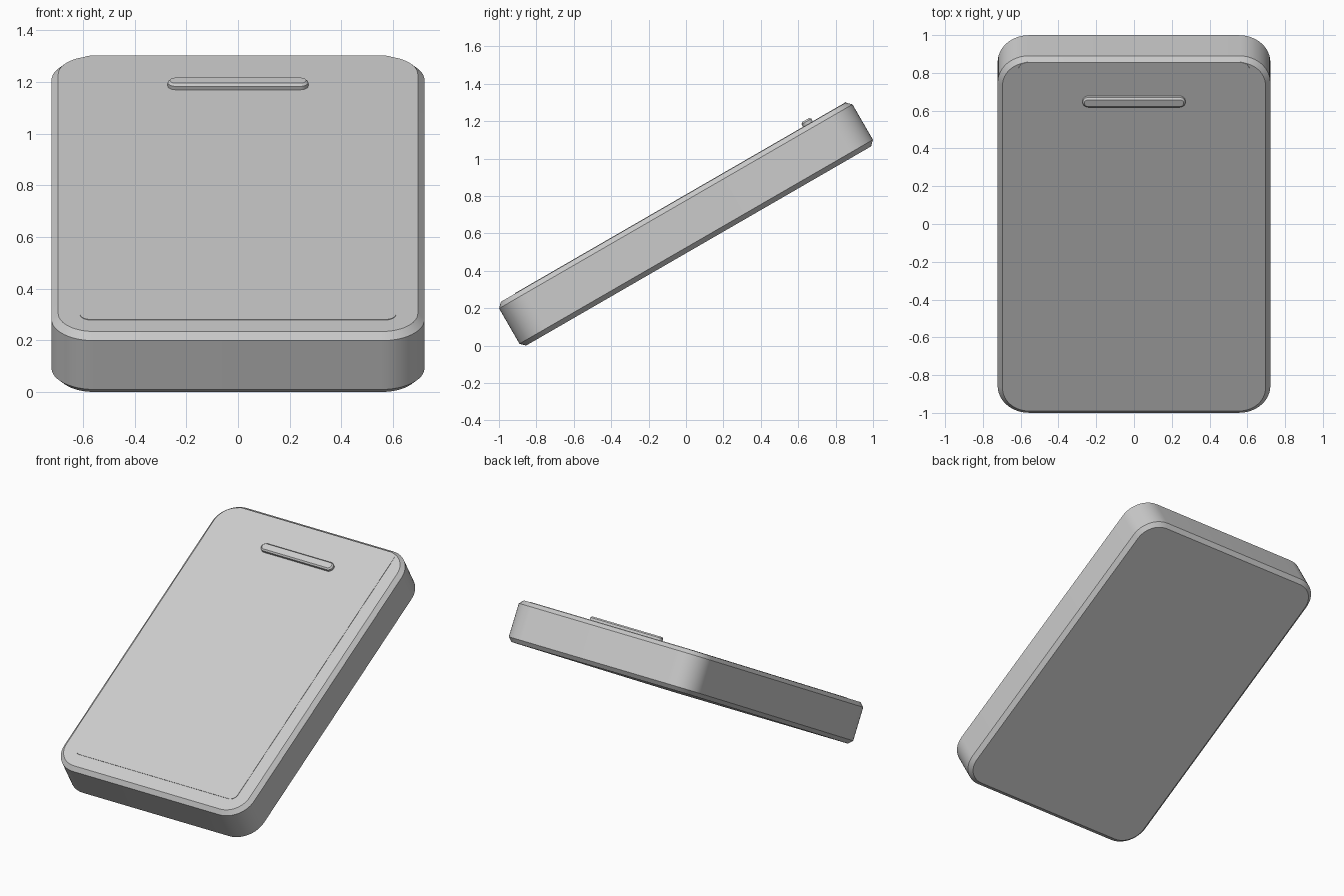
import bpy, bmesh, math
from mathutils import Matrix, Vector

if "Cube" in bpy.data.objects:
    bpy.data.objects.remove(bpy.data.objects["Cube"])

TILT = Matrix.Translation((0, 0, 0.65)) @ Matrix.Rotation(math.radians(30), 4, 'X')
SEG = 12


def outline(hx, hy, r):
    """Rounded rectangle, counter-clockwise."""
    pts = []
    for i, (sx, sy) in enumerate([(1, 1), (-1, 1), (-1, -1), (1, -1)]):
        for k in range(SEG + 1):
            a = math.pi / 2 * (i + k / SEG)
            pts.append((sx * (hx - r) + r * math.cos(a), sy * (hy - r) + r * math.sin(a)))
    return pts


def slab(name, hx, hy, r, z0, z1, top=0.0, bottom=0.0, cy=0.0):
    """Rounded slab with chamfered top and bottom rims, tilted into place."""
    levels = [(z0, bottom)]
    if bottom:
        levels.append((z0 + bottom, 0))
    if top:
        levels.append((z1 - top, 0))
    levels.append((z1, top))
    bm = bmesh.new()
    rings = [[bm.verts.new((x, y + cy, z)) for x, y in outline(hx - c, hy - c, r - c)]
             for z, c in levels]
    n = len(rings[0])
    for a, b in zip(rings, rings[1:]):
        for i in range(n):
            j = (i + 1) % n
            bm.faces.new((a[i], a[j], b[j], b[i]))
    bm.faces.new(rings[0][::-1])
    bm.faces.new(rings[-1])
    bmesh.ops.remove_doubles(bm, verts=bm.verts, dist=1e-5)
    bmesh.ops.transform(bm, matrix=TILT, verts=bm.verts)
    me = bpy.data.meshes.new(name)
    bm.to_mesh(me)
    bm.free()
    ob = bpy.data.objects.new(name, me)
    bpy.context.collection.objects.link(ob)
    bpy.ops.object.select_all(action='DESELECT')
    ob.select_set(True)
    bpy.context.view_layer.objects.active = ob
    bpy.ops.object.shade_smooth_by_angle(angle=math.radians(25))
    return ob


# Main case
slab("case", 0.722, 1.091, 0.165, -0.135, 0.135, top=0.026, bottom=0.026)

# Thin front panel, running up to the top rim
y0, y1 = -0.977, 1.066
slab("front_panel", 0.612, (y1 - y0) / 2, 0.045, 0.11, 0.1375, cy=(y0 + y1) / 2)

# Raised bar near the top
slab("raised_bar", 0.272, 0.03, 0.03, 0.13, 0.162, top=0.009, cy=0.832)
